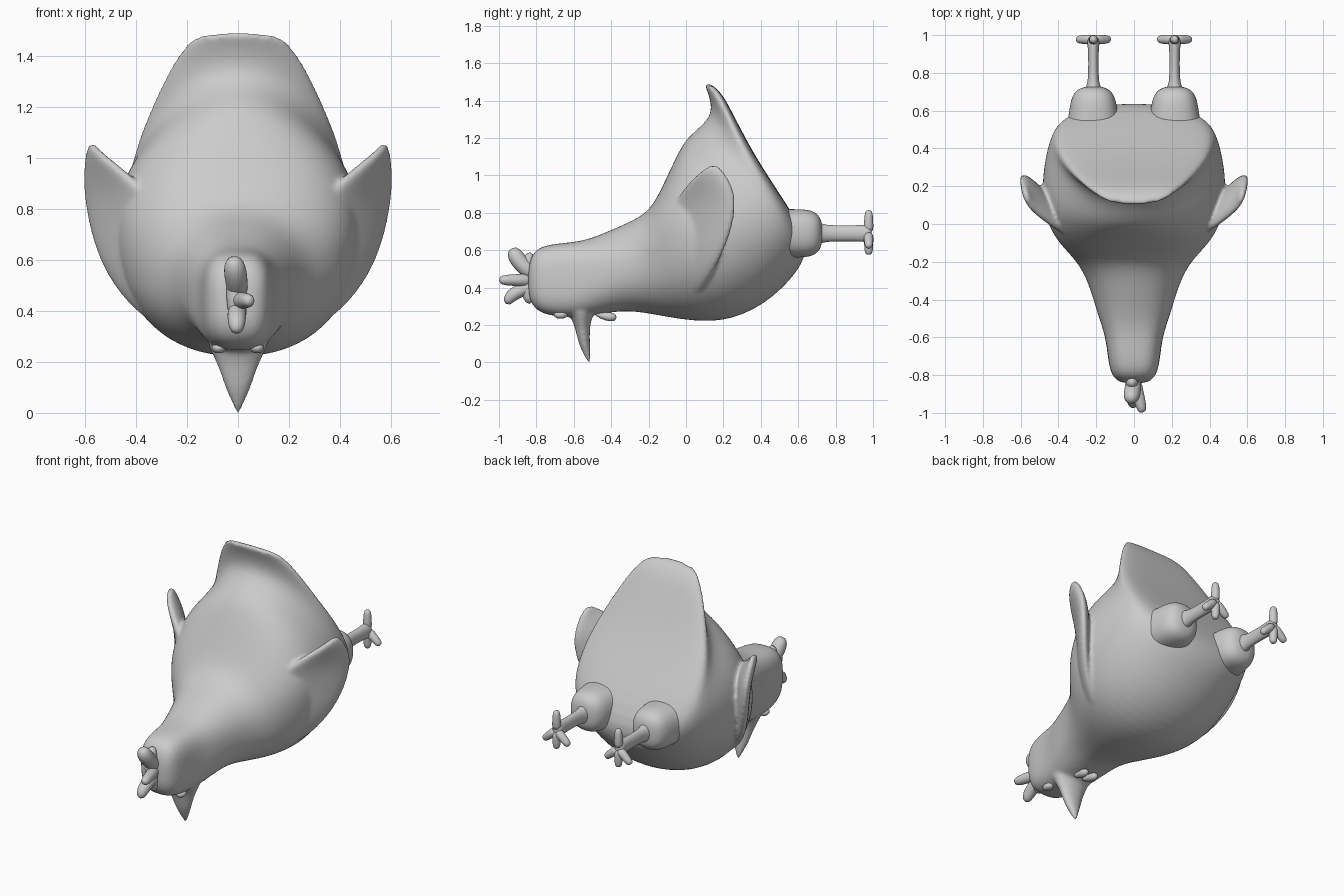
import bpy, bmesh, math
from mathutils import Vector

if "Cube" in bpy.data.objects:
    bpy.data.objects.remove(bpy.data.objects["Cube"])

grey = bpy.data.materials.new("plain grey")
grey.diffuse_color = (0.6, 0.6, 0.6, 1)
grey.use_nodes = True
grey.node_tree.nodes["Principled BSDF"].inputs["Base Color"].default_value = grey.diffuse_color


def loft(name, rings, levels=2):
    """Skin closed rings of points, cap the ends, smooth."""
    bm = bmesh.new()
    vs = [[bm.verts.new(p) for p in r] for r in rings]
    n = len(vs[0])
    for a, b in zip(vs, vs[1:]):
        for i in range(n):
            j = (i + 1) % n
            bm.faces.new((a[i], a[j], b[j], b[i]))
    bm.faces.new(vs[0])
    bm.faces.new(vs[-1])
    bmesh.ops.recalc_face_normals(bm, faces=bm.faces)
    for f in bm.faces:
        f.smooth = True
    me = bpy.data.meshes.new(name)
    bm.to_mesh(me)
    bm.free()
    me.materials.append(grey)
    ob = bpy.data.objects.new(name, me)
    bpy.context.collection.objects.link(ob)
    m = ob.modifiers.new("smooth", "SUBSURF")
    m.levels = m.render_levels = levels
    return ob


def oval(c, u, v, n=16, e=2.0, k=0.0):
    """Superellipse ring around c, half axes u and v; k slides its widest part along -v."""
    c, u, v = Vector(c), Vector(u), Vector(v)
    pts = []
    for i in range(n):
        a = 2 * math.pi * i / n
        s, t = math.cos(a), math.sin(a)
        s = math.copysign(abs(s) ** (2 / e), s)
        t = math.copysign(abs(t) ** (2 / e), t)
        pts.append(c + u * s + v * (t - k * (1 - t * t)))
    return pts


def limb(name, path, radii, ref=(1, 0, 0)):
    """Tube along a path; ref fixes the ring orientation."""
    path = [Vector(p) for p in path]
    rings = []
    for i, p in enumerate(path):
        d = (path[min(i + 1, len(path) - 1)] - path[max(i - 1, 0)]).normalized()
        v = d.cross(Vector(ref)).normalized()
        u = v.cross(d)
        rings.append(oval(p, u * radii[i], v * radii[i], 12))
    return loft(name, rings, 1)


def fuse(name, parts, voxel):
    """Weld overlapping parts into one smooth skin."""
    bpy.context.view_layer.update()
    dg = bpy.context.evaluated_depsgraph_get()
    bm = bmesh.new()
    for p in parts:
        bm.from_mesh(p.evaluated_get(dg).data)
    me = bpy.data.meshes.new(name)
    bm.to_mesh(me)
    bm.free()
    me.materials.append(grey)
    for p in parts:
        bpy.data.objects.remove(p)
    ob = bpy.data.objects.new(name, me)
    bpy.context.collection.objects.link(ob)
    r = ob.modifiers.new("weld", "REMESH")
    r.mode, r.voxel_size, r.use_smooth_shade = "VOXEL", voxel, True
    s = ob.modifiers.new("relax", "SMOOTH")
    s.factor, s.iterations = .5, 5
    return ob


# Torso, from crown of the head to tail tip:
# upper (y, z), lower (y, z), half width, roundness, slide of widest part
torso = [
    (-.845, .50, -.845, .36, .06, 2.5, 0),
    (-.825, .58, -.815, .29, .105, 3, 0),
    (-.77, .63, -.75, .25, .135, 3, 0),
    (-.60, .642, -.60, .238, .148, 3, 0),
    (-.50, .665, -.48, .255, .19, 2.5, 0),
    (-.35, .73, -.33, .278, .232, 2.2, 0),
    (-.22, .79, -.20, .262, .29, 2.2, 0),
    (-.16, .87, -.02, .225, .40, 2.3, -.1),
    (-.10, 1.0, .20, .208, .475, 2.2, -.08),
    (-.04, 1.13, .42, .30, .492, 2.1, 0),
    (.00, 1.20, .595, .47, .475, 2, .12),
    (.07, 1.26, .675, .63, .435, 2, .28),
    (.12, 1.31, .515, .88, .405, 2, .4),
    (.135, 1.36, .37, 1.10, .345, 2, .43),
    (.125, 1.42, .265, 1.30, .275, 2, .4),
    (.105, 1.47, .20, 1.43, .205, 2.2, .4),
    (.10, 1.49, .14, 1.487, .15, 2.3, .3),
]
rings = []
for uy, uz, ly, lz, w, e, k in torso:
    c = (0, (uy + ly) / 2, (uz + lz) / 2)
    rings.append(oval(c, (w, 0, 0), (0, (uy - ly) / 2, (uz - lz) / 2), 28, e, k))
skin = [loft("torso", rings)]

# Beak
skin.append(loft("beak", [oval((0, y, z), (w, 0, 0), (0, d, 0), 12) for z, y, w, d in
                          [(.31, -.56, .14, .09), (.25, -.56, .115, .065),
                           (.20, -.555, .088, .042), (.10, -.545, .053, .032),
                           (.03, -.525, .02, .018), (-.004, -.518, .006, .006)]]))

# Wing sections: z, front edge (x, y), back edge (x, y), half thickness
wing = [
    (.31, .14, -.05, .25, .03, .018),
    (.37, .22, -.07, .37, .075, .03),
    (.48, .27, -.08, .475, .145, .037),
    (.60, .29, -.09, .542, .205, .04),
    (.72, .30, -.09, .58, .25, .042),
    (.84, .33, -.07, .60, .268, .042),
    (.92, .41, -.02, .602, .258, .04),
    (.99, .50, .04, .594, .222, .03),
    (1.03, .55, .09, .585, .195, .02),
    (1.055, .566, .13, .575, .165, .012),
]
for s in (-1, 1):
    rings = []
    for z, fx, fy, bx, by, t in wing:
        f, b = Vector((fx, fy, z)), Vector((bx, by, z))
        half = (b - f) / 2
        nrm = Vector((half.y, -half.x, 0)).normalized() * t
        ring = oval((f + b) / 2, half, nrm, 14, 2.2)
        rings.append([(p.x * s, p.y, p.z) for p in ring])
    skin.append(loft("wing", rings))

fuse("body_with_wings_and_beak", skin, .011)

# Comb: base ridge and three lobes on the crown
limb("comb_base", [(-.01, -.83, .59), (-.01, -.845, .54), (-.01, -.85, .46),
                   (0, -.85, .38), (0, -.835, .31)], [.02, .036, .04, .038, .02])
limb("comb_upper", [(0, -.81, .46), (-.005, -.86, .505), (-.01, -.90, .55),
                    (-.015, -.92, .585), (-.015, -.93, .612)], [.04, .045, .047, .042, .02])
limb("comb_middle", [(0, -.82, .44), (.02, -.90, .44), (.04, -.97, .44), (.045, -1.0, .44)],
     [.04, .033, .03, .018], (0, 0, 1))
limb("comb_lower", [(0, -.81, .41), (-.005, -.88, .39), (-.005, -.94, .355), (-.005, -.965, .312)],
     [.04, .038, .038, .02])

for s, side in ((-1, "left"), (1, "right")):
    # Thigh, shank and toes
    x, z = .215 * s, .69
    loft(side + "_thigh", [oval((x, y, z), (w, 0, 0), (0, 0, h), 16, 2.4) for y, w, h in
                           [(.42, .155, .13), (.50, .15, .132), (.58, .132, .132),
                            (.66, .122, .13), (.71, .095, .105), (.73, .04, .05)]])
    loft(side + "_shank", [oval((x, y, z), (w, 0, 0), (0, 0, h), 12) for y, w, h in
                           [(.70, .06, .07), (.73, .035, .05), (.78, .028, .044),
                            (.92, .028, .044), (.96, .035, .05), (.985, .03, .04),
                            (.993, .015, .02)]], 1)
    for part, dx, dz in (("back_toe", 0, .125), ("inner_toe", -.088, -.075),
                         ("middle_toe", 0, -.115), ("outer_toe", .088, -.075)):
        limb(side + "_" + part,
             [(x, .975, z), (x + dx * .5, .977, z + dz * .5),
              (x + dx * .88, .977, z + dz * .88), (x + dx, .977, z + dz)],
             [.03, .025, .023, .012], (0, 1, 0))

    # Wattle and eye
    limb(side + "_wattle", [(.03 * s, -.49, .27), (.03 * s, -.45, .25),
                            (.035 * s, -.40, .242), (.035 * s, -.37, .24)],
         [.015, .02, .028, .014])
    loft(side + "_eye", [oval((.075 * s, -.67, h), (r, 0, 0), (0, r * 1.3, 0), 12) for h, r in
                         [(.27, .03), (.25, .03), (.238, .022), (.234, .01)]], 1)
